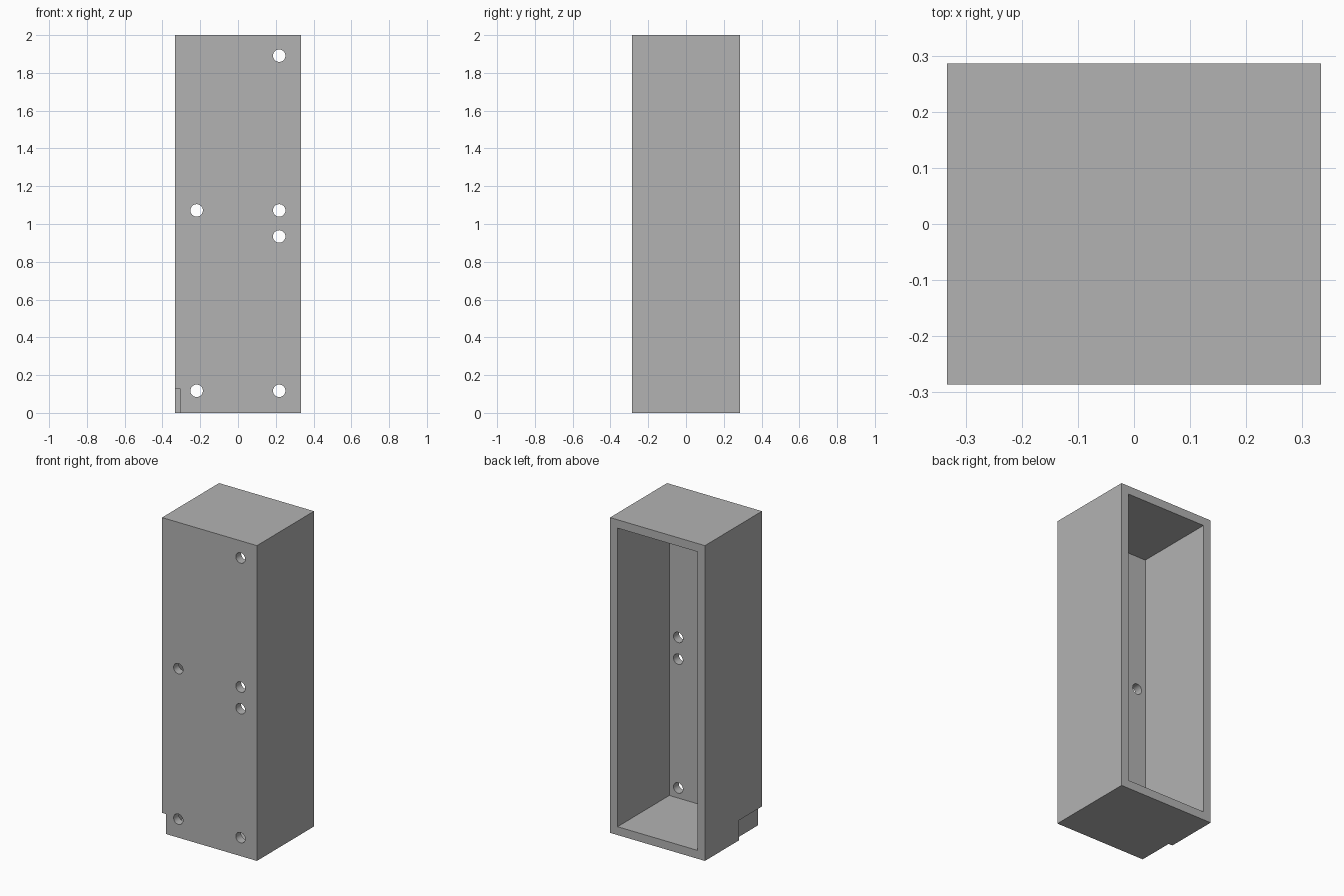
import bpy
import math

old = bpy.data.objects.get("Cube")
if old:
    bpy.data.objects.remove(old, do_unlink=True)

W, D, H = 0.666, 0.572, 2.0   # outer size
WALL = 0.053
HOLE_RADIUS = 0.033

grey = bpy.data.materials.new("plain grey")
grey.use_nodes = True
colour = (0.45, 0.45, 0.45, 1)
grey.diffuse_color = colour
grey.node_tree.nodes["Principled BSDF"].inputs["Base Color"].default_value = colour


def box(name, low, high):
    """Axis-aligned box between two corners."""
    centre = [(a + b) / 2 for a, b in zip(low, high)]
    bpy.ops.mesh.primitive_cube_add(size=1, location=centre)
    ob = bpy.context.object
    ob.name = name
    ob.scale = [b - a for a, b in zip(low, high)]
    bpy.ops.object.transform_apply(location=True, rotation=False, scale=True)
    ob.data.materials.append(grey)
    return ob


def cut(target, cutter):
    """Subtract the cutter, then discard it."""
    cutter.hide_render = True
    mod = target.modifiers.new("cut", 'BOOLEAN')
    mod.operation = 'DIFFERENCE'
    mod.solver = 'EXACT'
    mod.object = cutter
    bpy.context.view_layer.objects.active = target
    bpy.ops.object.modifier_apply(modifier=mod.name)
    bpy.data.objects.remove(cutter, do_unlink=True)


# Outer case
case = box("open_back_case", (-W / 2, -D / 2, 0), (W / 2, D / 2, H))

# Hollow, open at the back
cut(case, box("cavity_cutter",
              (-W / 2 + WALL, -D / 2 + WALL, WALL),
              (W / 2 - WALL, D / 2 + 0.1, H - WALL)))

# Shallow notch at the lower front corner of the right side
cut(case, box("notch_cutter",
              (-W / 2 - 0.1, -D / 2 - 0.1, -0.1),
              (-W / 2 + 0.028, -0.055, 0.127)))

# Round holes through the front panel
columns = {0.218: (0.117, 0.934, 1.072, 1.891), -0.219: (0.117, 1.072)}
for x, heights in columns.items():
    for z in heights:
        bpy.ops.mesh.primitive_cylinder_add(
            vertices=32, radius=HOLE_RADIUS, depth=0.15,
            location=(x, -D / 2 + WALL / 2, z), rotation=(math.pi / 2, 0, 0))
        hole = bpy.context.object
        hole.name = "hole_cutter"
        hole.data.materials.append(grey)
        cut(case, hole)

# Smooth hole walls, crisp box edges
bpy.ops.object.select_all(action='DESELECT')
case.select_set(True)
bpy.context.view_layer.objects.active = case
bpy.ops.object.shade_smooth_by_angle(angle=math.radians(30))
